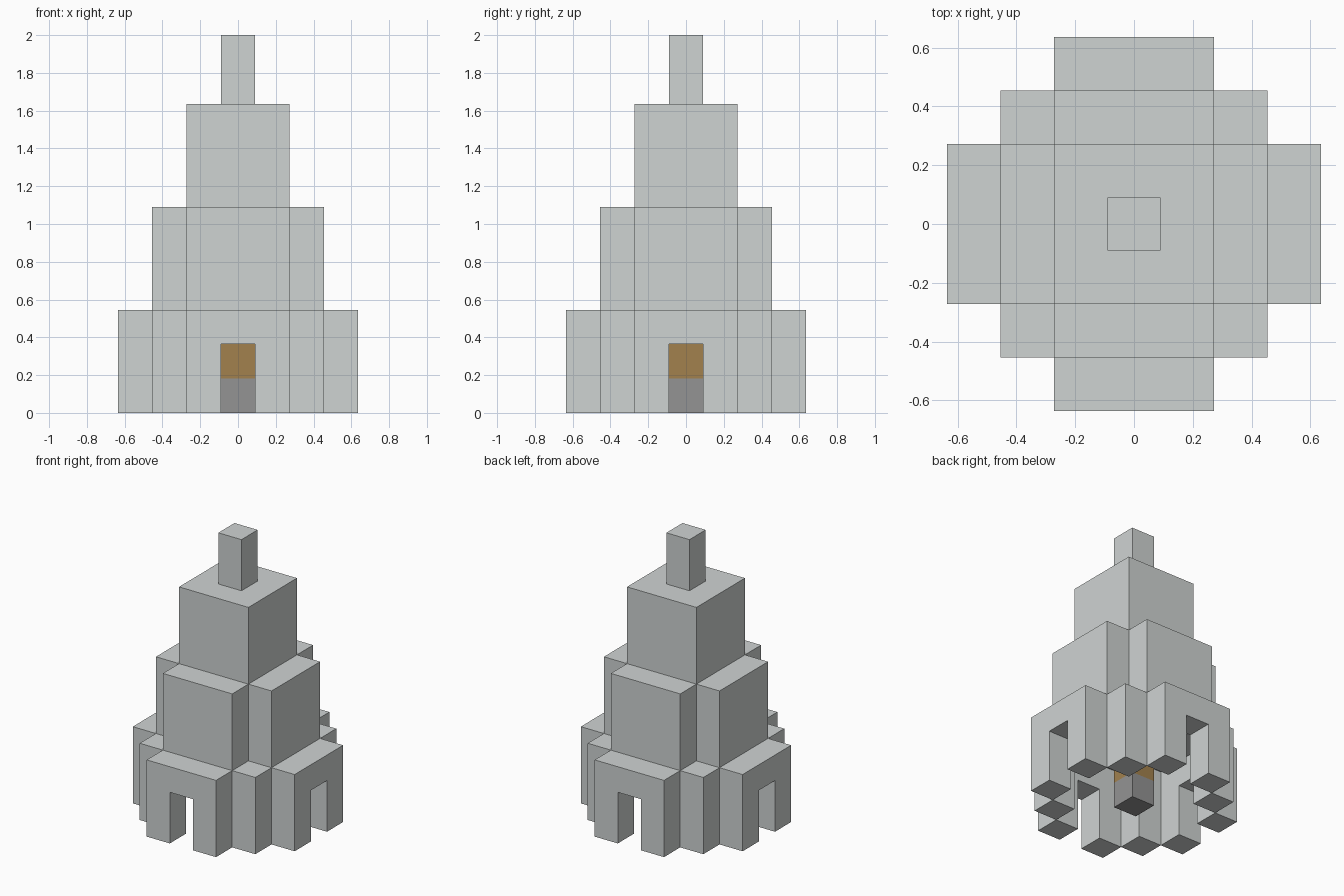
import bpy
import bmesh
from mathutils import Vector

if "Cube" in bpy.data.objects:
    bpy.data.objects.remove(bpy.data.objects["Cube"], do_unlink=True)

U = 2 / 11  # block size; the whole tower is eleven blocks tall


def material(name, rgb):
    mat = bpy.data.materials.new(name)
    mat.use_nodes = True
    mat.diffuse_color = (*rgb, 1)
    bsdf = next(n for n in mat.node_tree.nodes if n.type == "BSDF_PRINCIPLED")
    bsdf.inputs["Base Color"].default_value = (*rgb, 1)
    bsdf.inputs["Roughness"].default_value = 0.8
    return mat


stone = material("pale stone", (0.625, 0.655, 0.65))
dark_stone = material("dark stone", (0.295, 0.295, 0.295))
wood = material("brown wood", (0.36, 0.22, 0.076))


def footprint(reach, diagonal):
    """Block columns of a square whose corners are stepped back."""
    span = range(-reach, reach + 1)
    return {(x, y) for x in span for y in span if abs(x) + abs(y) <= diagonal}


def block_part(name, cells, mat):
    """One clean shell around a set of blocks, keeping only outer faces."""
    bm = bmesh.new()
    for cell in cells:
        centre = Vector(cell) + Vector((0, 0, 0.5))
        for axis in range(3):
            for sign in (-1, 1):
                n = Vector((0, 0, 0))
                n[axis] = sign
                if tuple(int(c + d) for c, d in zip(cell, n)) in cells:
                    continue
                a = Vector((0, 0, 0))
                a[(axis + 1) % 3] = 0.5
                b = n.cross(a)
                corners = (a + b, b - a, -a - b, a - b)
                bm.faces.new([bm.verts.new((centre + n / 2 + c) * U) for c in corners])
    bmesh.ops.remove_doubles(bm, verts=bm.verts, dist=0.001)
    bmesh.ops.dissolve_limit(bm, angle_limit=0.01, verts=bm.verts, edges=bm.edges)
    mesh = bpy.data.meshes.new(name)
    bm.to_mesh(mesh)
    bm.free()
    mesh.materials.append(mat)
    bpy.context.collection.objects.link(bpy.data.objects.new(name, mesh))


def columns(plan, bottom, top):
    return {(x, y, z) for x, y in plan for z in range(bottom, top)}


base, middle, upper, tip = (
    footprint(3, 4), footprint(2, 3), footprint(1, 2), footprint(0, 0))

# Hollow lower tier with a doorway in each of the four sides
doorways = columns({(0, 3), (0, -3), (3, 0), (-3, 0)}, 0, 2)
block_part("lower_walls", columns(base - middle, 0, 3) - doorways, stone)

# Hollow upper tiers, each standing inside the walls below
block_part("middle_walls", columns(middle - upper, 3, 6), stone)
block_part("upper_walls", columns(upper - tip, 6, 9), stone)

# Spire capping the tower
block_part("spire", columns(tip, 9, 11), stone)

# Pedestal in the middle of the hall with a wooden block on it
block_part("pedestal", columns(tip, 0, 1), dark_stone)
block_part("wooden_block", columns(tip, 1, 2), wood)
